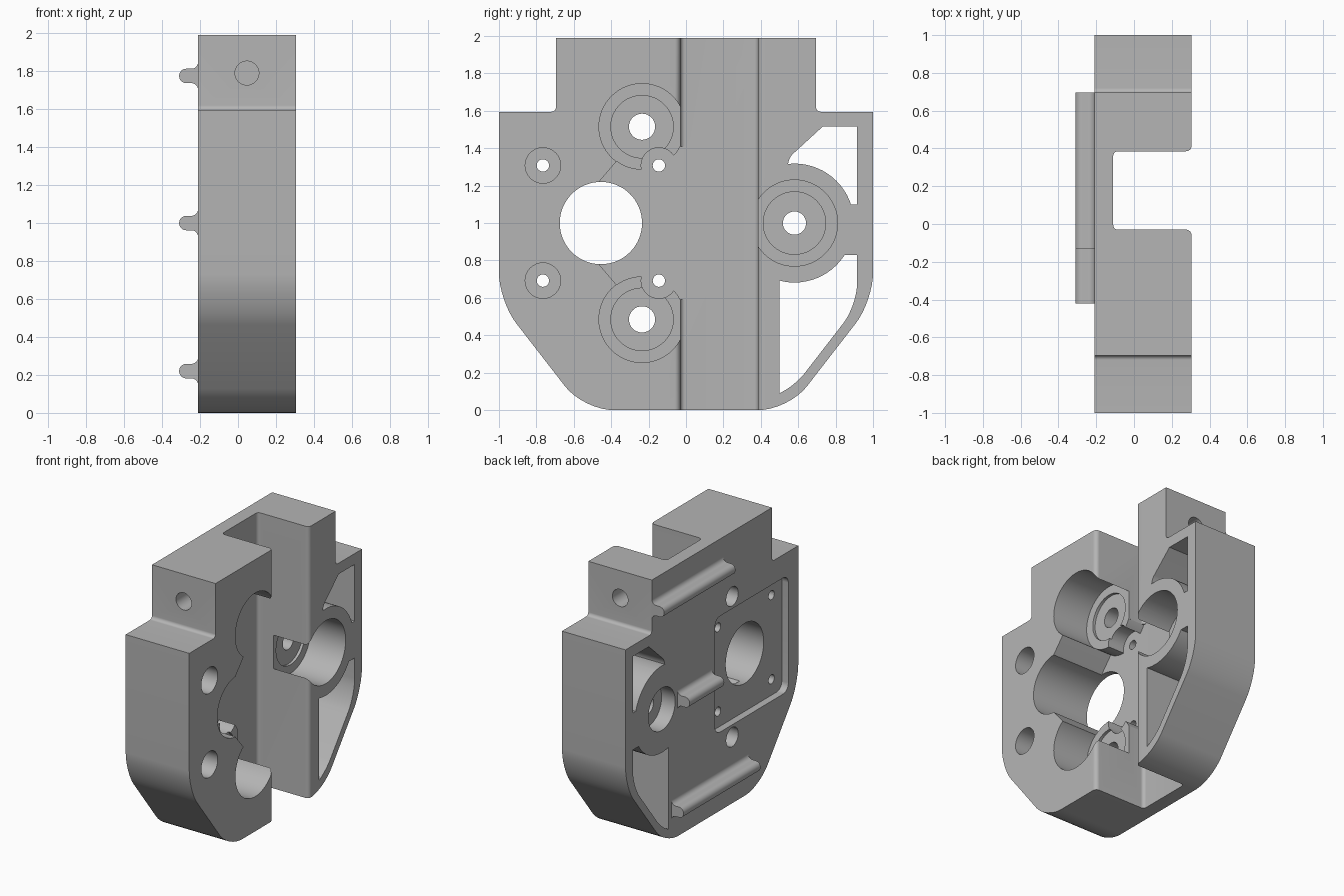
import bpy, bmesh, math
from mathutils import Vector

cube = bpy.data.objects.get("Cube")
if cube:
    bpy.data.objects.remove(cube)

grey = bpy.data.materials.new("machined grey")
grey.use_nodes = True
colour = (0.46, 0.46, 0.46, 1)
grey.diffuse_color = colour
grey.node_tree.nodes["Principled BSDF"].inputs["Base Color"].default_value = colour


def rounded(corners, steps=8):
    """Outline from corners (a, b, optional trim length) with curved trims."""
    out, n = [], len(corners)
    for i, c in enumerate(corners):
        p = Vector(c[:2])
        if len(c) < 3:
            out.append(p)
            continue
        a = p + (Vector(corners[i - 1][:2]) - p).normalized() * c[2]
        b = p + (Vector(corners[(i + 1) % n][:2]) - p).normalized() * c[2]
        w = 0.71
        for k in range(steps + 1):
            t = k / steps
            u, v, s = (1 - t) ** 2, 2 * w * t * (1 - t), t * t
            out.append((a * u + p * v + b * s) / (u + v + s))
    return out


def circle(cy, cz, r, n=64):
    return [Vector((cy + r * math.cos(math.tau * i / n), cz + r * math.sin(math.tau * i / n)))
            for i in range(n)]


def prism(name, axis, outline, lo, hi):
    """Extrude a flat outline along one axis."""
    place = {"x": lambda p, d: (d, p[0], p[1]),
             "y": lambda p, d: (p[0], d, p[1]),
             "z": lambda p, d: (p[0], p[1], d)}[axis]
    bm = bmesh.new()
    low = [bm.verts.new(place(p, lo)) for p in outline]
    high = [bm.verts.new(place(p, hi)) for p in outline]
    bm.faces.new(low)
    bm.faces.new(high)
    for i in range(len(low)):
        j = (i + 1) % len(low)
        bm.faces.new((low[i], low[j], high[j], high[i]))
    bmesh.ops.recalc_face_normals(bm, faces=bm.faces)
    mesh = bpy.data.meshes.new(name)
    bm.to_mesh(mesh)
    bm.free()
    mesh.materials.append(grey)
    ob = bpy.data.objects.new(name, mesh)
    bpy.context.collection.objects.link(ob)
    return ob


def carve(target, cutter):
    bpy.context.view_layer.objects.active = target
    mod = target.modifiers.new("cut", "BOOLEAN")
    mod.operation, mod.solver, mod.object = "DIFFERENCE", "EXACT", cutter
    bpy.ops.object.modifier_apply(modifier=mod.name)
    bpy.data.objects.remove(cutter)


def smooth(ob):
    bpy.ops.object.select_all(action="DESELECT")
    ob.select_set(True)
    bpy.context.view_layer.objects.active = ob
    bpy.ops.object.shade_smooth_by_angle(angle=math.radians(30))


BACK, FACE, FLOOR, SEAT = -0.21, 0.305, -0.11, 0.02
OUT = 0.5

# Main block: stepped shoulders, sloped and rounded lower corners
half = [(0.548, 0, 0.16), (1, 0.583, 0.15), (1, 1.595), (0.695, 1.595, 0.025), (0.695, 1.99)]
outline = half + [(-c[0], *c[1:]) for c in reversed(half)]
body = prism("body", "x", rounded(outline), BACK, FACE)

# Vertical channel with eased edges
channel = [(FLOOR, -0.03, 0.025), (FACE, -0.03, 0.03), (FACE, -0.1), (OUT, -0.1),
           (OUT, 0.45), (FACE, 0.45), (FACE, 0.385, 0.03), (FLOOR, 0.385, 0.025)]
carve(body, prism("channel", "z", rounded(channel), -0.1, 2.1))

# Pocket between the bearing seats, leaving the raised seats standing
side = [(-0.47, 1.215), (-0.38, 1.32), (-0.235, 1.515), (-0.03, 1.41), (0, 1.41)]
pocket = prism("pocket", "x", side + [(y, 2 - z) for y, z in reversed(side)], FLOOR, OUT)
seats = [(-0.235, 1.515), (-0.235, 0.485)]
for y, z in seats:
    carve(pocket, prism("seat", "x", circle(y, z, 0.23), -1, 1))
carve(body, pocket)

# Bearing seats: bore, shallow relief and shaft hole
for (y, z), hole in zip(seats + [(0.58, 1.0)], (0.07, 0.07, 0.062)):
    carve(body, prism("bore", "x", circle(y, z, 0.2305), SEAT, OUT))
    carve(body, prism("relief", "x", circle(y, z, 0.167), SEAT - 0.02, OUT))
    carve(body, prism("shaft_hole", "x", circle(y, z, hole, 32), -1, OUT))
carve(body, prism("rear_bore", "x", circle(0.58, 1.0, 0.155), -1, -0.1))

# Motor mount: square rear recess, centre hole, counterbored screw holes
my, mz, h = -0.46, 1.0, 0.425
square = [(my + a * h, mz + b * h, 0.06) for a, b in ((-1, -1), (1, -1), (1, 1), (-1, 1))]
carve(body, prism("recess", "x", rounded(square), -1, -0.157))
carve(body, prism("motor_hole", "x", circle(my + 0.005, mz, 0.22), -1, OUT))
for a in (-1, 1):
    for b in (-1, 1):
        y, z = -0.455 + a * 0.31, mz + b * 0.308
        carve(body, prism("counterbore", "x", circle(y, z, 0.095, 32), FLOOR, OUT))
        carve(body, prism("screw_hole", "x", circle(y, z, 0.033, 24), -1, OUT))

# Lightening windows around the single bearing boss
upper = [(0.54, 1.27), (0.55, 1.35, 0.03), (0.73, 1.515), (0.915, 1.515), (0.915, 1.1), (0.8, 1.1)]
lower = [(0.5, 0.09), (0.59, 0.14, 0.07), (0.915, 0.56, 0.12), (0.915, 0.83), (0.78, 0.83), (0.5, 0.8)]
for corners in (upper, lower):
    window = prism("window", "x", rounded(corners), -1, OUT)
    carve(window, prism("boss", "x", circle(0.58, 1.0, 0.318), -2, 1))
    carve(body, window)

# Clamp screw holes in both shoulders
for lo, hi in ((-1.1, -0.4), (0.52, 1.1)):
    carve(body, prism("clamp_hole", "y", circle(0.047, 1.79, 0.063, 32), lo, hi))
smooth(body)

# Rear ribs with rounded crests and flared roots
rib_spans = {"upper_rib": (1.775, -0.13, 0.695), "middle_rib": (1.0, 0.0, 0.4),
             "lower_rib": (0.22, -0.42, 0.47)}
for name, (z, y0, y1) in rib_spans.items():
    edge = [(BACK + 0.01, 0.08), (BACK, 0.08), (BACK, 0.038, 0.036), (-0.31, 0.038, 0.037)]
    shape = edge + [(x, -d, *t) for x, d, *t in reversed(edge)]
    rib = prism(name, "y", [(p[0], p[1] + z) for p in rounded(shape)], y0, y1)
    smooth(rib)
